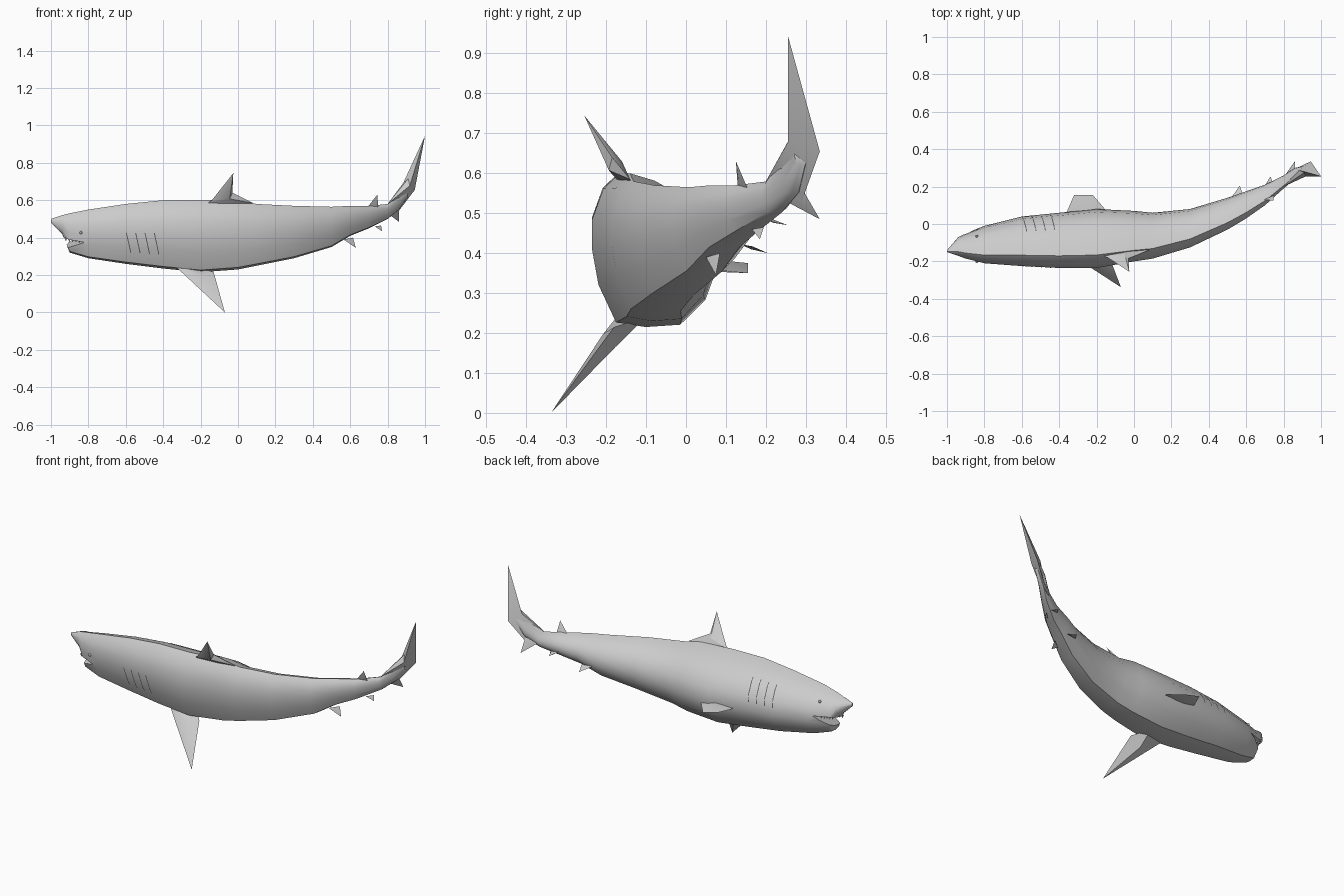
import bpy
import bmesh
from math import radians
from mathutils import Vector, Matrix

default_cube = bpy.data.objects.get("Cube")
if default_cube:
    bpy.data.objects.remove(default_cube)


def make_material(name, value):
    material = bpy.data.materials.new(name)
    material.use_nodes = True
    colour = (value, value, value, 1)
    material.diffuse_color = colour
    material.node_tree.nodes["Principled BSDF"].inputs["Base Color"].default_value = colour
    return material


skin = make_material("grey skin", 0.6)
slit = make_material("dark gill grey", 0.12)


def make_object(name, verts, faces, material, smooth_angle=40):
    mesh = bpy.data.meshes.new(name)
    mesh.from_pydata([tuple(v) for v in verts], [], faces)
    bm = bmesh.new()
    bm.from_mesh(mesh)
    bmesh.ops.recalc_face_normals(bm, faces=bm.faces)
    bm.to_mesh(mesh)
    bm.free()
    mesh.materials.append(material)
    obj = bpy.data.objects.new(name, mesh)
    bpy.context.collection.objects.link(obj)
    bpy.ops.object.select_all(action="DESELECT")
    obj.select_set(True)
    bpy.context.view_layer.objects.active = obj
    bpy.ops.object.shade_smooth_by_angle(angle=radians(smooth_angle))
    return obj


# Cross-section of the rolled body, within a box from -1 to 1
profile = [(-.56, 1), (-.82, .8), (-1, .4), (-1, 0), (-.9, -.45), (-.62, -.94),
           (-.15, -1), (.4, -.97), (.8, -.65), (1, -.2), (.9, .25), (.5, .65), (-.1, .9)]

# Stations along the body: x, lowest y, highest y, lowest z, highest z
stations = [
    (-1, -.15, -.14, .48, .5),
    (-.94, -.17, -.07, .42, .52),
    (-.9, -.185, -.05, .32, .53),
    (-.8, -.21, -.01, .29, .55),
    (-.6, -.225, .04, .26, .58),
    (-.4, -.235, .06, .235, .6),
    (-.2, -.235, .08, .215, .6),
    (0, -.2, .07, .23, .6),
    (.1, -.185, .06, .25, .58),
    (.3, -.125, .08, .29, .57),
    (.5, -.03, .14, .35, .565),
    (.6, .03, .175, .41, .57),
    (.7, .1, .21, .45, .57),
    (.8, .19, .26, .5, .58),
    (.86, .24, .3, .55, .65),
    (.91, .27, .31, .62, .7),
]


def body_section(x):
    for a, b in zip(stations, stations[1:]):
        if a[0] <= x <= b[0]:
            t = (x - a[0]) / (b[0] - a[0])
            return [p + (q - p) * t for p, q in zip(a, b)]


def body_point(x, place, lift=0):
    """Point on the body; place runs round the profile, lift moves it outwards."""
    station = body_section(x)
    i = int(place)
    a = Vector(profile[i % len(profile)])
    b = Vector(profile[(i + 1) % len(profile)])
    u, v = a.lerp(b, place - i)
    _, y0, y1, z0, z1 = station
    half_y, half_z = (y1 - y0) / 2 + lift, (z1 - z0) / 2 + lift
    return Vector((x, (y0 + y1) / 2 + u * half_y, (z0 + z1) / 2 + v * half_z))


# Body
count = len(profile)
body_verts = [body_point(s[0], i) for s in stations for i in range(count)]
body_faces = [list(range(count)), list(range(len(body_verts) - count, len(body_verts)))]
for row in range(len(stations) - 1):
    for i in range(count):
        j = (i + 1) % count
        low, high = row * count, (row + 1) * count
        body_faces.append((low + i, low + j, high + j, high + i))
body = make_object("body", body_verts, body_faces, skin)

# Open mouth, cut with a wedge rolled like the body
wedge = [(-.25, .03), (0, 0), (-.25, -.1)]
roll = Matrix.Translation((-.82, -.12, .395)) @ Matrix.Rotation(radians(15), 4, "X")
wedge_verts = [roll @ Vector((x, side, z)) for side in (-.3, .3) for x, z in wedge]
cutter = make_object("mouth_cutter", wedge_verts,
                     [(0, 1, 2), (3, 4, 5), (0, 1, 4, 3), (1, 2, 5, 4), (2, 0, 3, 5)], skin)
cutter.hide_render = True
modifier = body.modifiers.new("mouth", "BOOLEAN")
modifier.operation = "DIFFERENCE"
modifier.solver = "EXACT"
modifier.object = cutter
bpy.ops.object.select_all(action="DESELECT")
bpy.context.view_layer.objects.active = body
body.select_set(True)
bpy.ops.object.modifier_apply(modifier=modifier.name)
bpy.data.objects.remove(cutter)
bpy.ops.object.shade_smooth_by_angle(angle=radians(40))

# Upper teeth, along both edges of the mouth
teeth_verts, teeth_faces = [], []
for edge in (-.045, .05):
    for step in range(5):
        x = -.1 + step * .018
        root = Vector((x, edge, -x * .12))
        start = len(teeth_verts)
        for offset in ((-.008, 0, .004), (.008, 0, .004), (0, .008, .004), (0, 0, -.016)):
            teeth_verts.append(roll @ (root + Vector(offset)))
        for a, b, c in ((0, 1, 2), (0, 1, 3), (1, 2, 3), (2, 0, 3)):
            teeth_faces.append((start + a, start + b, start + c))
make_object("upper_teeth", teeth_verts, teeth_faces, skin)


def make_fin(name, outline, thickness):
    """Fin with sharp edges, thickest in the middle of its outline."""
    points = [Vector(p) for p in outline]
    n = len(points)
    middle = sum(points, Vector()) / n
    normal = Vector()
    for i in range(n):
        normal += (points[i] - middle).cross(points[(i + 1) % n] - middle)
    normal.normalize()
    points += [middle + normal * thickness / 2, middle - normal * thickness / 2]
    faces = []
    for i in range(n):
        j = (i + 1) % n
        faces += [(i, j, n), (j, i, n + 1)]
    return make_object(name, points, faces, skin)


# Fins on the back
make_fin("dorsal_fin", [(-.17, -.17, .58), (-.14, -.18, .6), (-.025, -.255, .745),
                        (-.03, -.185, .64), (.08, -.14, .585), (0, -.13, .56)], .04)
make_fin("second_dorsal_fin", [(.69, .13, .56), (.745, .125, .63), (.75, .155, .56)], .012)

# Side fins
make_fin("right_pectoral_fin", [(-.36, -.15, .27), (-.07, -.338, 0),
                                (-.13, -.18, .215), (-.2, -.1, .24)], .045)
make_fin("left_pectoral_fin", [(-.37, .04, .375), (-.32, .155, .375), (-.22, .155, .35),
                               (-.13, .05, .36), (-.24, 0, .38)], .03)
make_fin("right_pelvic_fin", [(.565, .05, .39), (.615, .085, .4), (.63, .075, .345)], .004)
make_fin("left_pelvic_fin", [(.52, .14, .42), (.565, .205, .4), (.585, .15, .42)], .008)
make_fin("right_rear_fin", [(.73, .165, .46), (.765, .195, .465), (.77, .185, .435)], .004)
make_fin("left_rear_fin", [(.69, .19, .49), (.73, .255, .47), (.745, .21, .48)], .008)

# Tail lobes
make_fin("upper_tail_lobe", [(.8, .2, .58), (.91, .275, .715), (1, .255, .945),
                             (.945, .335, .655), (.85, .29, .53)], .05)
make_fin("lower_tail_lobe", [(.8, .25, .53), (.86, .335, .485), (.86, .28, .58)], .02)

# Gill slits: thin strips that follow each flank
for side, first, last in (("right", 2.9, 4.3), ("left", 9.6, 11.2)):
    for number in range(4):
        verts = []
        for step in range(7):
            place = first + (last - first) * step / 6
            x = -.6 + number * .05 + step * .004
            verts += [body_point(x, place, .002), body_point(x + .005, place, .002)]
        faces = [(i, i + 1, i + 3, i + 2) for i in range(0, 12, 2)]
        make_object(f"{side}_gill_slit_{number + 1}", verts, faces, slit)

# Eyes, low bumps on the head
for side, place in (("right", 2.9), ("left", 10.9)):
    bpy.ops.mesh.primitive_uv_sphere_add(segments=10, ring_count=6, radius=.008,
                                         location=body_point(-.84, place))
    eye = bpy.context.object
    eye.name = f"{side}_eye"
    eye.data.materials.append(skin)
    bpy.ops.object.shade_smooth_by_angle()
